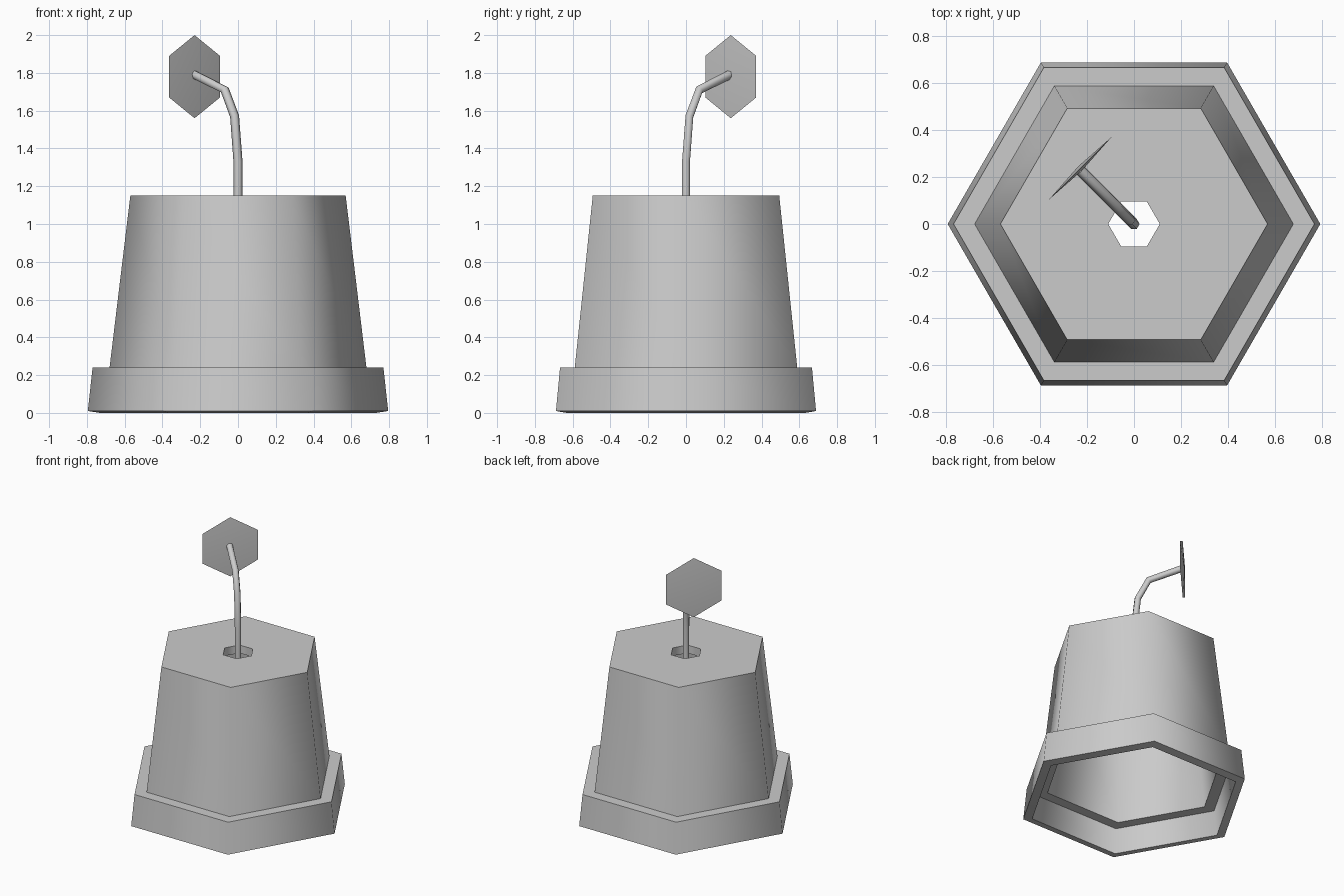
import bpy, bmesh
from math import cos, sin, pi, radians
from mathutils import Matrix, Vector

if "Cube" in bpy.data.objects:
    bpy.data.objects.remove(bpy.data.objects["Cube"])

SIDES = 6


def finish(name, bm, angle):
    bmesh.ops.recalc_face_normals(bm, faces=bm.faces)
    mesh = bpy.data.meshes.new(name)
    bm.to_mesh(mesh)
    bm.free()
    obj = bpy.data.objects.new(name, mesh)
    bpy.context.collection.objects.link(obj)
    bpy.ops.object.select_all(action='DESELECT')
    obj.select_set(True)
    bpy.context.view_layer.objects.active = obj
    bpy.ops.object.shade_smooth_by_angle(angle=radians(angle))
    return obj


def revolve(name, profile, angle):
    """Sweep a closed (radius, z) outline around the z axis."""
    bm = bmesh.new()
    rings = [[bm.verts.new((r * cos(2 * pi * i / SIDES), r * sin(2 * pi * i / SIDES), z))
              for i in range(SIDES)] for r, z in profile]
    for k, a in enumerate(rings):
        b = rings[(k + 1) % len(rings)]
        for i in range(SIDES):
            j = (i + 1) % SIDES
            bm.faces.new((a[i], a[j], b[j], b[i]))
    return finish(name, bm, angle)


# Upturned hollow pot with rim and drain hole
revolve("pot", [
    (0.11, 1.15), (0.57, 1.15), (0.68, 0.24), (0.77, 0.24), (0.795, 0.01),
    (0.73, 0.0), (0.705, 0.18), (0.62, 0.18), (0.515, 1.09), (0.11, 1.09),
], 65)

# Bent six-sided stem growing through the hole
curve = bpy.data.curves.new("stem", 'CURVE')
curve.dimensions = '3D'
curve.bevel_depth = 0.024
curve.bevel_resolution = 1
curve.use_fill_caps = True
path = [(0, 1.07), (0, 1.33), (0.018, 1.57), (0.07, 1.71), (0.23, 1.79)]
spline = curve.splines.new('POLY')
spline.points.add(len(path) - 1)
for p, (d, z) in zip(spline.points, path):
    p.co = (-d, d, z, 1)
spline.use_smooth = True
bpy.context.collection.objects.link(bpy.data.objects.new("stem", curve))

# Thin hexagonal leaf, upright and facing along the stem's lean
bm = bmesh.new()
R, BULGE = 0.22, 0.012
rim = [bm.verts.new((R * sin(i * pi / 3), 0, R * cos(i * pi / 3))) for i in range(SIDES)]
for side in (-1, 1):
    tip = bm.verts.new((0, side * BULGE, 0))
    for i in range(SIDES):
        bm.faces.new((tip, rim[i], rim[(i + 1) % SIDES]))
bm.transform(Matrix.Translation(Vector((-0.23, 0.237, 1.78))) @ Matrix.Rotation(pi / 4, 4, 'Z'))
finish("leaf", bm, 40)
